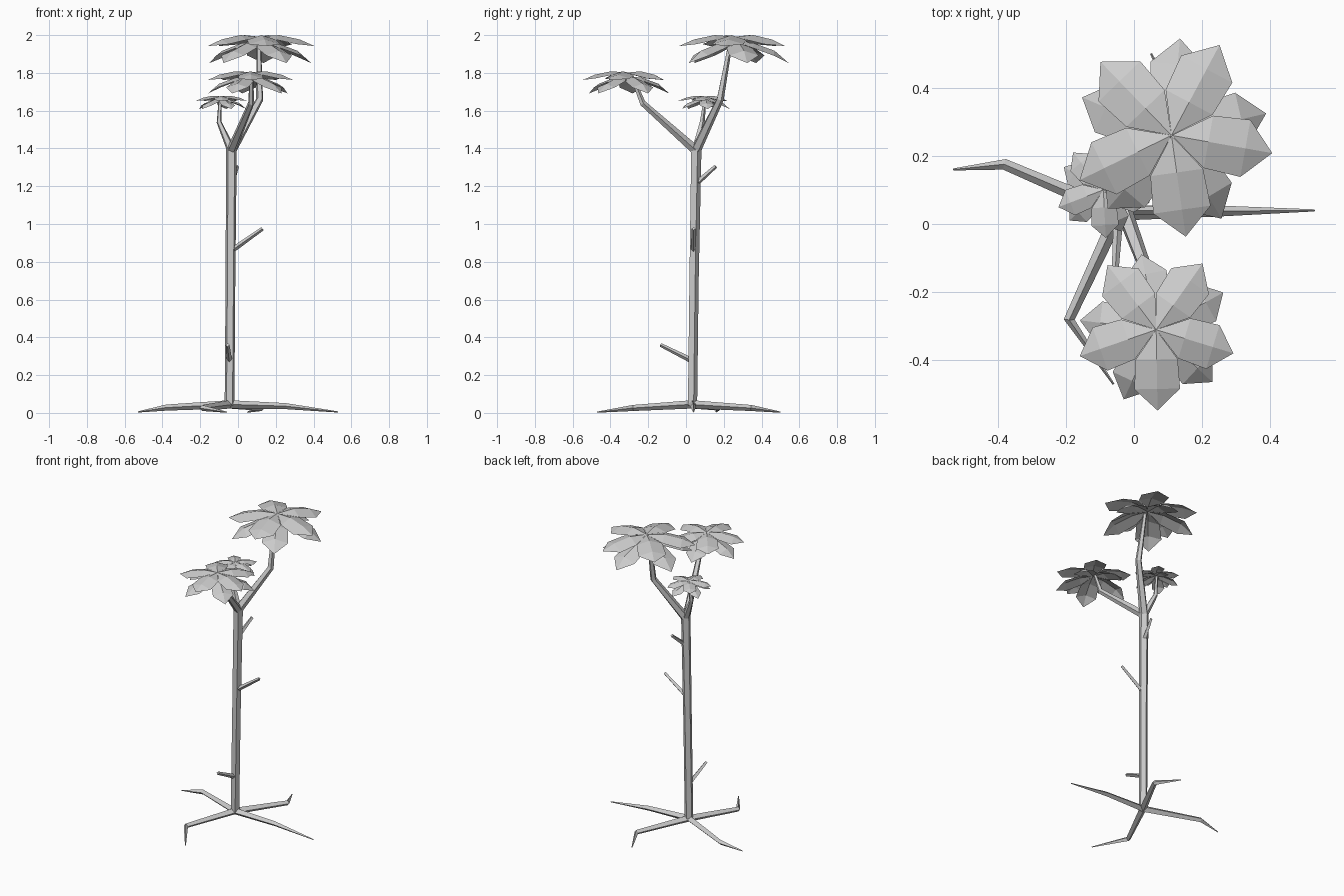
import bpy
import math
from mathutils import Vector

if "Cube" in bpy.data.objects:
    bpy.data.objects.remove(bpy.data.objects["Cube"])


def make_object(name, verts, faces):
    mesh = bpy.data.meshes.new(name)
    mesh.from_pydata(verts, [], faces)
    mesh.update()
    obj = bpy.data.objects.new(name, mesh)
    bpy.context.collection.objects.link(obj)
    return obj


def tube(name, path, radii, sides=5):
    """Faceted tapering limb along a list of points."""
    pts = [Vector(p) for p in path]
    verts, faces = [], []
    ref = Vector((0, 1, 0)) if abs((pts[-1] - pts[0]).normalized().z) > 0.6 else Vector((0, 0, 1))
    for i, (p, r) in enumerate(zip(pts, radii)):
        d = (pts[min(i + 1, len(pts) - 1)] - pts[max(i - 1, 0)]).normalized()
        u = (ref - d * ref.dot(d)).normalized()
        v = d.cross(u)
        for k in range(sides):
            a = math.tau * k / sides
            verts.append(p + (u * math.cos(a) + v * math.sin(a)) * r)
    for i in range(len(pts) - 1):
        for k in range(sides):
            a, b = i * sides + k, i * sides + (k + 1) % sides
            faces.append((a, b, b + sides, a + sides))
    faces.append(tuple(reversed(range(sides))))
    faces.append(tuple(range(len(verts) - sides, len(verts))))
    return make_object(name, verts, faces)


def leaf_ring(name, center, scale, turn, profile, fold):
    """Five creased leaves; profile = (distance, half width, height) rows."""
    verts, faces = [], []
    for k in range(5):
        a = math.radians(turn + 72 * k)
        base = len(verts)
        rows = []
        for dist, half, h in profile:
            row = []
            for s in ((-1, 0, 1) if half else (0,)):
                w = s * half
                local = Vector((dist * math.cos(a) - w * math.sin(a),
                                dist * math.sin(a) + w * math.cos(a),
                                h - fold * abs(s)))
                row.append(base + len(verts) - base)
                verts.append(Vector(center) + local * scale)
            rows.append(row)
        for r0, r1 in zip(rows, rows[1:]):
            if len(r0) == 1:
                faces += [(r0[0], r1[0], r1[1]), (r0[0], r1[1], r1[2])]
            elif len(r1) == 1:
                faces += [(r0[0], r1[0], r0[1]), (r0[1], r1[0], r0[2])]
            else:
                faces += [(r0[0], r1[0], r1[1], r0[1]), (r0[1], r1[1], r1[2], r0[2])]
    return make_object(name, verts, faces)


# trunk
tube("trunk", [(-0.045, 0.032, 0.04), (-0.04, 0.04, 0.7), (-0.035, 0.052, 1.4)],
     [0.027, 0.027, 0.03])

# branches carrying the crowns
fork = (-0.035, 0.052, 1.39)
tube("large_branch", [fork, (0.115, 0.18, 1.66), (0.11, 0.235, 1.96)], [0.028, 0.020, 0.012])
tube("medium_branch", [fork, (0.07, -0.23, 1.64), (0.07, -0.29, 1.79)], [0.026, 0.017, 0.010])
tube("small_branch", [fork, (-0.10, 0.085, 1.54), (-0.095, 0.10, 1.66)], [0.024, 0.014, 0.008])

# short twigs on the trunk
twigs = [((-0.04, 0.04, 0.855), (0.13, 0.04, 0.975)),
         ((-0.045, 0.035, 0.275), (-0.055, -0.135, 0.36)),
         ((-0.035, 0.05, 1.21), (-0.005, 0.157, 1.305))]
for i, (a, b) in enumerate(twigs):
    tube(f"twig_{i + 1}", [a, b], [0.015, 0.010], 4)

# spreading roots
roots = [((0.25, 0.038, 0.036), (0.53, 0.04, 0.005)),
         ((-0.38, 0.175, 0.028), (-0.53, 0.16, 0.005)),
         ((-0.19, -0.28, 0.026), (-0.06, -0.47, 0.004)),
         ((0.125, 0.345, 0.026), (0.05, 0.50, 0.004))]
for i, (knee, tip) in enumerate(roots):
    tube(f"root_{i + 1}", [(-0.045, 0.032, 0.045), knee, tip], [0.022, 0.016, 0.003], 4)

# leaf crowns: a flatter top ring over a drooping lower ring
upper = [(0, 0, 0), (0.11, 0.078, 0.008), (0.22, 0.085, -0.015), (0.30, 0, -0.05)]
lower = [(0, 0, -0.025), (0.10, 0.07, -0.035), (0.21, 0.08, -0.075), (0.285, 0, -0.14)]
crowns = [("large", (0.11, 0.26, 1.992), 1.0, -10, 13),
          ("medium", (0.065, -0.31, 1.802), 0.79, -17, 29),
          ("small", (-0.09, 0.10, 1.675), 0.47, -15, 6)]
for name, center, scale, turn_up, turn_low in crowns:
    leaf_ring(f"{name}_crown_upper_leaves", center, scale, turn_up, upper, 0.025)
    leaf_ring(f"{name}_crown_lower_leaves", center, scale, turn_low, lower, 0.025)
